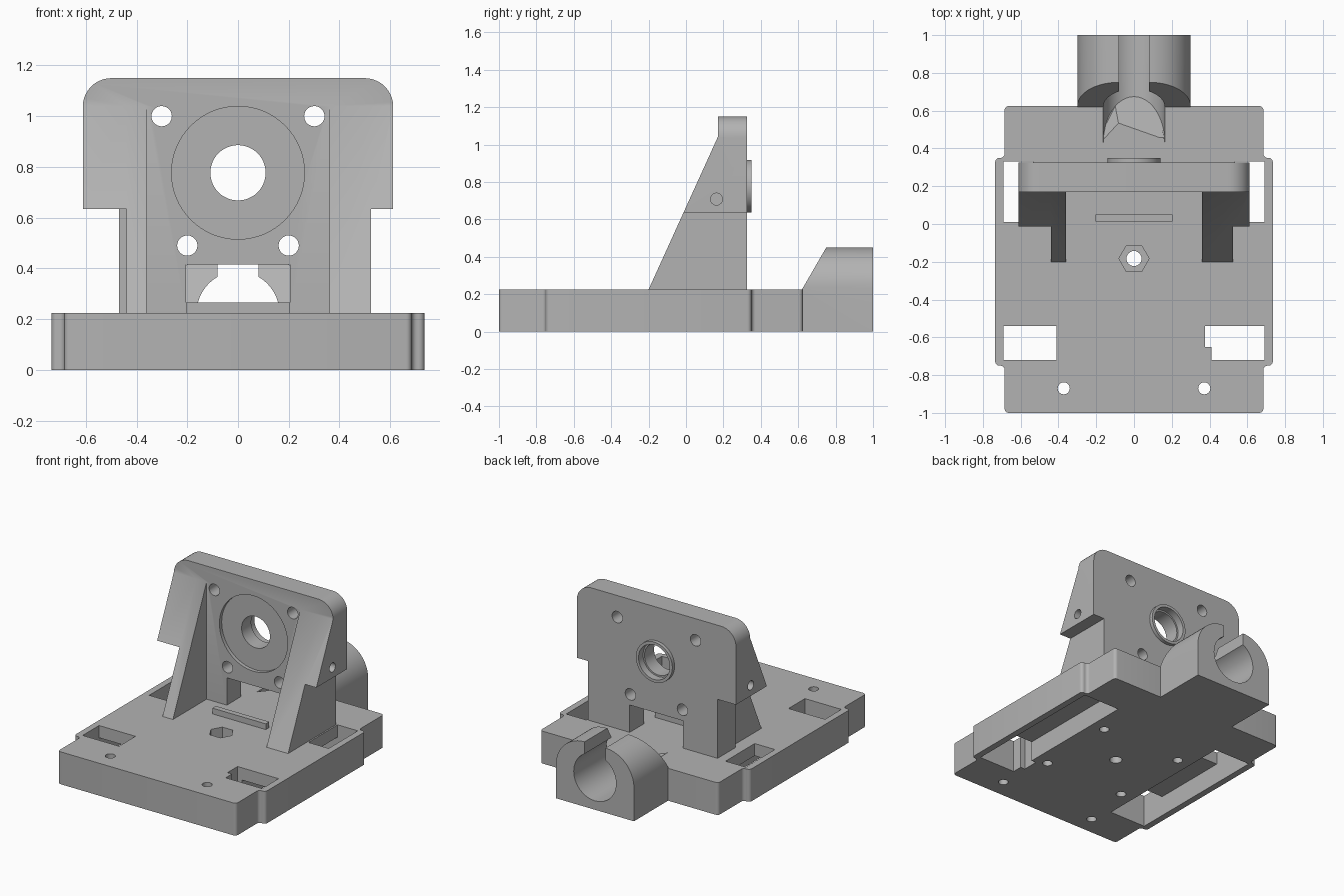
import bpy, bmesh, math
from mathutils import Vector

cube = bpy.data.objects.get("Cube")
if cube:
    bpy.data.objects.remove(cube, do_unlink=True)

grey = bpy.data.materials.new("plain grey")
grey.use_nodes = True
grey.diffuse_color = (0.45, 0.45, 0.45, 1)
grey.node_tree.nodes["Principled BSDF"].inputs["Base Color"].default_value = (0.45, 0.45, 0.45, 1)

AXES = {"X": lambda u, v, w: (w, u, v),
        "Y": lambda u, v, w: (u, w, v),
        "Z": lambda u, v, w: (u, v, w)}


def prism(name, pts, axis, a, b, radius=0, where=None, segments=5):
    """Extrude a flat profile along an axis; optionally round its long edges."""
    place = AXES[axis]
    bm = bmesh.new()
    low = [bm.verts.new(place(u, v, a)) for u, v in pts]
    high = [bm.verts.new(place(u, v, b)) for u, v in pts]
    bm.faces.new(low)
    bm.faces.new(high)
    n = len(pts)
    for i in range(n):
        j = (i + 1) % n
        bm.faces.new((low[i], low[j], high[j], high[i]))
    if radius:
        along = Vector(place(0, 0, 1))
        edges = [e for e in bm.edges
                 if abs((e.verts[1].co - e.verts[0].co).normalized().dot(along)) > 0.99
                 and (where is None or where(e.verts[0].co))]
        bmesh.ops.bevel(bm, geom=edges, offset=radius, segments=segments,
                        profile=0.5, affect='EDGES')
    bmesh.ops.recalc_face_normals(bm, faces=bm.faces)
    mesh = bpy.data.meshes.new(name)
    bm.to_mesh(mesh)
    bm.free()
    mesh.materials.append(grey)
    obj = bpy.data.objects.new(name, mesh)
    bpy.context.collection.objects.link(obj)
    return obj


def rect(u0, u1, v0, v1):
    return [(u0, v0), (u1, v0), (u1, v1), (u0, v1)]


def circle(u, v, r, n=40):
    return [(u + r * math.cos(math.tau * i / n), v + r * math.sin(math.tau * i / n))
            for i in range(n)]


def combine(target, helpers, operation='DIFFERENCE'):
    """Apply each helper to the target, then discard it."""
    for h in helpers:
        mod = target.modifiers.new("combine", 'BOOLEAN')
        mod.operation = operation
        mod.solver = 'EXACT'
        mod.object = h
        bpy.context.view_layer.objects.active = target
        bpy.ops.object.modifier_apply(modifier=mod.name)
        bpy.data.objects.remove(h, do_unlink=True)


TOP = 0.225

# Base plate with a wider middle
half = [(0.685, -1), (0.685, -0.75), (0.735, -0.75), (0.735, 0.35), (0.685, 0.35), (0.685, 0.625)]
base = prism("base_plate", half + [(-x, y) for x, y in reversed(half)], "Z", 0, TOP, 0.022)

# Rod clamp: rounded block with sloped front
clamp = prism("rod_clamp", rect(-0.3, 0.3, 0, 0.45), "Y", 0.61, 1, 0.218,
              lambda co: co.z > 0.2, 14)
combine(clamp, [prism("slope", [(0.5, TOP), (0.62, TOP), (0.75, 0.45), (0.79, 0.52), (0.5, 0.52)],
                      "X", -0.5, 0.5)])
combine(base, [clamp], 'UNION')

# Rod bore with a ramped inner end, and the clamping slot above it
bore = prism("bore", circle(0, TOP, 0.163, 48), "Y", 0.43, 1.1)
for v in bore.data.vertices:
    if v.co.y < 1:
        v.co.y += 1.5 * max(0, TOP - v.co.z)
slot = prism("slot", rect(-0.08, 0.08, 0.3, 0.6), "Y", 0.55, 1.1)
cuts = [bore, slot]

# Underside channels and the windows opening from them
for s in (-1, 1):
    def side(a, b, y0, y1):
        return rect(min(s * a, s * b), max(s * a, s * b), y0, y1)
    cuts.append(prism("channel", side(0.41, 0.69, -0.72, 0.33), "Z", -0.1, 0.14))
    cuts.append(prism("front_window", side(0.41, 0.69, -0.72, -0.54), "Z", -0.1, 0.3))
    cuts.append(prism("back_window", side(0.535, 0.69, 0.01, 0.33), "Z", -0.1, 0.3))
    cuts.append(prism("plate_hole", circle(s * 0.372, -0.87, 0.032, 24), "Z", -0.1, 0.3))
    for y in (-0.5, 0.07):
        cuts.append(prism("blind_hole", circle(s * 0.31, y, 0.032, 24), "Z", -0.1, 0.12))
cuts.append(prism("window_notch", rect(0.375, 0.45, -0.65, -0.54), "Z", -0.1, 0.3))
# Hexagonal nut seat
cuts.append(prism("nut_seat", circle(0, -0.183, 0.08, 6), "Z", 0.12, 0.3))
cuts.append(prism("nut_hole", circle(0, -0.183, 0.04, 24), "Z", -0.1, 0.3))
combine(base, cuts)

# Low stop ridge
ridge = prism("stop_ridge", rect(-0.205, 0.205, 0.012, 0.05), "Z", TOP, 0.265)

# Upright plate with rounded top corners
wall = prism("upright_plate",
             [(-0.47, TOP), (0.525, TOP), (0.525, 0.635), (0.612, 0.635), (0.612, 1.15),
              (-0.612, 1.15), (-0.612, 0.635), (-0.47, 0.635)],
             "Y", 0.17, 0.325, 0.112, lambda co: co.z > 1.1, 10)

# Sloped braces, with ears that overhang above the shoulders
FOOT, PEAK = -0.2, 1.04
slope = (0.17 - FOOT) / (PEAK - TOP)
brace = [(FOOT, TOP), (0.17, TOP), (0.17, PEAK)]
ear = [(FOOT + slope * (0.635 - TOP), 0.635), (0.17, 0.635), (0.17, PEAK)]
extras = [prism("left_brace", brace, "X", 0.36, 0.525),
          prism("right_brace", brace, "X", -0.44, -0.36),
          prism("left_ear", ear, "X", 0.525, 0.612),
          prism("right_ear", ear, "X", -0.612, -0.44),
          prism("right_post", rect(-0.47, -0.44, 0.13, 0.17), "Z", TOP, 0.635),
          prism("back_boss", circle(0, 0.777, 0.14, 48), "Y", 0.31, 0.35)]
combine(wall, extras, 'UNION')

# Central bore, recess, lower opening and screw holes
cuts = [prism("recess", circle(0, 0.777, 0.262, 64), "Y", 0.1, 0.195),
        prism("centre_bore", circle(0, 0.777, 0.109, 48), "Y", 0.1, 0.5),
        prism("back_counterbore", circle(0, 0.777, 0.12, 48), "Y", 0.3, 0.5),
        prism("opening", rect(-0.205, 0.205, 0.1, 0.415), "Y", 0.1, 0.5)]
for s in (-1, 1):
    cuts.append(prism("upper_hole", circle(s * 0.301, 1.0, 0.04, 28), "Y", 0.1, 0.5))
    cuts.append(prism("lower_hole", circle(s * 0.2, 0.49, 0.04, 28), "Y", 0.1, 0.5))
    cuts.append(prism("side_hole", circle(0.163, 0.708, 0.032, 24), "X",
                      min(s * 0.45, s * 0.8), max(s * 0.45, s * 0.8)))
combine(wall, cuts)

# Smooth the curved surfaces, keep the edges crisp
for obj in (base, ridge, wall):
    bpy.ops.object.select_all(action='DESELECT')
    obj.select_set(True)
    bpy.context.view_layer.objects.active = obj
    bpy.ops.object.shade_smooth_by_angle(angle=math.radians(30))
